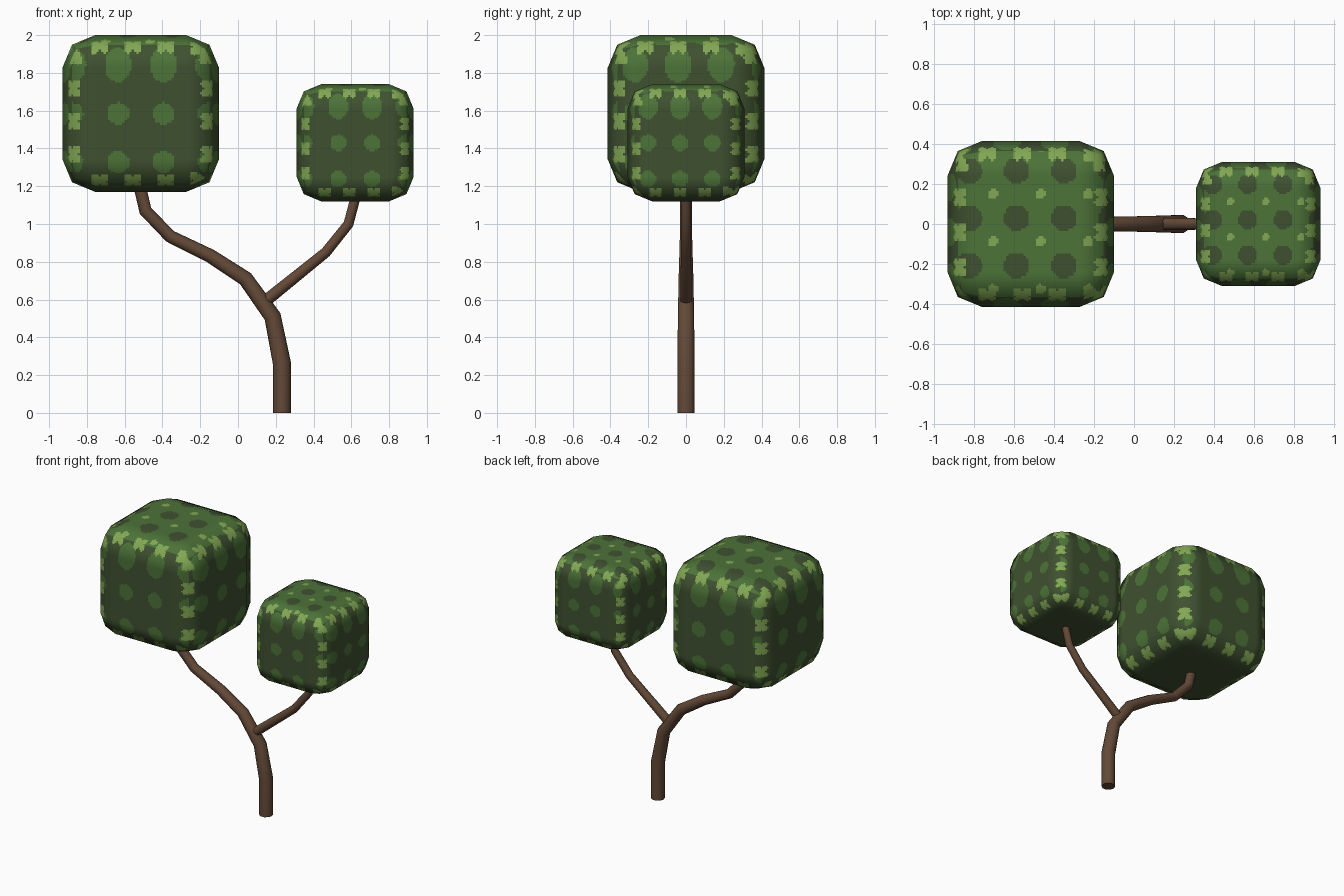
import bpy, bmesh, math
from mathutils import Vector

if "Cube" in bpy.data.objects:
    bpy.data.objects.remove(bpy.data.objects["Cube"])


def material(name, rgb):
    m = bpy.data.materials.new(name)
    lin = [((c / 255 + 0.055) / 1.055) ** 2.4 for c in rgb]
    m.diffuse_color = (*lin, 1)
    m.use_nodes = True
    m.node_tree.nodes["Principled BSDF"].inputs["Base Color"].default_value = m.diffuse_color
    return m


bark = material("bark_brown", (99, 73, 55))
leaf_mats = [material("dark_green", (63, 81, 48)),
             material("mid_green", (76, 115, 56)),
             material("light_green", (130, 168, 84))]
DARK, MID, LIGHT = 0, 1, 2
FLAT = 0.58          # half width of the flat part of a block face


def limb(name, points, sides=10):
    """Tapered tube along (x, z, radius) points in the y = 0 plane."""
    bm = bmesh.new()
    pts = [Vector((x, 0, z)) for x, z, r in points]
    rings = []
    for i, p in enumerate(pts):
        d = Vector((0, 0, 0))
        if i > 0:
            d += (p - pts[i - 1]).normalized()
        if i < len(pts) - 1:
            d += (pts[i + 1] - p).normalized()
        if i == 0 and p.z == 0:
            d = Vector((0, 0, 1))
        d.normalize()
        side = Vector((d.z, 0, -d.x))
        r = points[i][2]
        rings.append([bm.verts.new(p + side * r * math.cos(a) + Vector((0, r * math.sin(a), 0)))
                      for a in (2 * math.pi * k / sides for k in range(sides))])
    for a, b in zip(rings, rings[1:]):
        for k in range(sides):
            n = (k + 1) % sides
            bm.faces.new((a[k], a[n], b[n], b[k]))
    bm.faces.new(rings[0][::-1])
    bm.faces.new(rings[-1])
    bmesh.ops.recalc_face_normals(bm, faces=bm.faces)
    for f in bm.faces:
        f.smooth = len(f.verts) == 4
    me = bpy.data.meshes.new(name)
    bm.to_mesh(me)
    bm.free()
    me.materials.append(bark)
    bpy.context.collection.objects.link(bpy.data.objects.new(name, me))


def outward(p):
    """Rounded direction of the surface at p on the unit block."""
    return Vector([c - max(-FLAT, min(FLAT, c)) for c in p]).normalized()


def off(v, start, step):
    """Signed distance from v to the nearest spot in a row."""
    return (v - start + step / 2) % step - step / 2


def colour(p):
    # star shaped light spots along every edge
    order = sorted(range(3), key=lambda i: abs(p[i]))
    s = (abs(p[order[2]]) - abs(p[order[1]])) * 0.76
    t = off(p[order[0]], -0.1, 0.42)
    r = math.hypot(s, t) + 1e-6
    if r < 0.075 + 0.07 * abs(2 * s * t) / r ** 2:
        return LIGHT
    n = outward(p)
    ax = max(range(3), key=lambda i: abs(n[i]))
    if ax == 2:
        if n.z < 0:
            return DARK
        # top: dark spots with small light spots between them
        if math.hypot(off(p.x, -0.17, 0.57), off(p.y, 0.07, 0.57)) < 0.155:
            return DARK
        if math.hypot(off(p.x, -0.455, 0.57), off(p.y, -0.215, 0.57)) < 0.06:
            return LIGHT
        return MID
    # sides: rows of mid green spots, larger near the top
    u = off(p.x, 0.29, 0.58) if ax == 1 else off(p.y, -0.1, 0.55)
    v = off(p.z, 0, 0.62)
    big = p.z > 0.31
    return MID if (u / (0.17 if big else 0.14)) ** 2 + (v / (0.22 if big else 0.14)) ** 2 < 1 else DARK


def foliage(name, x, z, half, step=0.03):
    bm = bmesh.new()
    bmesh.ops.create_cube(bm, size=2)
    bmesh.ops.bevel(bm, geom=bm.edges[:], offset=1 - FLAT, offset_type='OFFSET',
                    segments=2, profile=0.5, affect='EDGES')
    # slice into fine cells so the spots can be coloured by face
    count = int(1 / step)
    for ax in range(3):
        no = Vector((0, 0, 0))
        no[ax] = 1
        for k in range(-count, count + 1):
            bmesh.ops.bisect_plane(bm, geom=bm.verts[:] + bm.edges[:] + bm.faces[:],
                                   plane_co=no * (k * step + 0.004), plane_no=no, dist=1e-5)
    for f in bm.faces:
        f.material_index = colour(f.calc_center_median())
        f.smooth = True
    normals = [outward(v.co) for v in bm.verts]
    for v in bm.verts:
        v.co *= half
    me = bpy.data.meshes.new(name)
    bm.to_mesh(me)
    bm.free()
    for m in leaf_mats:
        me.materials.append(m)
    me.normals_split_custom_set_from_vertices(normals)
    ob = bpy.data.objects.new(name, me)
    ob.location = (x, 0, z)
    bpy.context.collection.objects.link(ob)


# bent trunk leading to the large block, thin branch to the small one
limb("trunk", [(0.232, 0, 0.048), (0.232, 0.265, 0.048), (0.183, 0.51, 0.045),
               (0.04, 0.71, 0.041), (-0.145, 0.83, 0.037), (-0.36, 0.935, 0.034),
               (-0.49, 1.07, 0.034), (-0.525, 1.22, 0.033)])
limb("branch", [(0.155, 0.6, 0.032), (0.465, 0.85, 0.028),
                (0.585, 1.0, 0.027), (0.63, 1.17, 0.026)])

foliage("large_leaf_block", -0.515, 1.585, 0.415)
foliage("small_leaf_block", 0.62, 1.43, 0.31)
